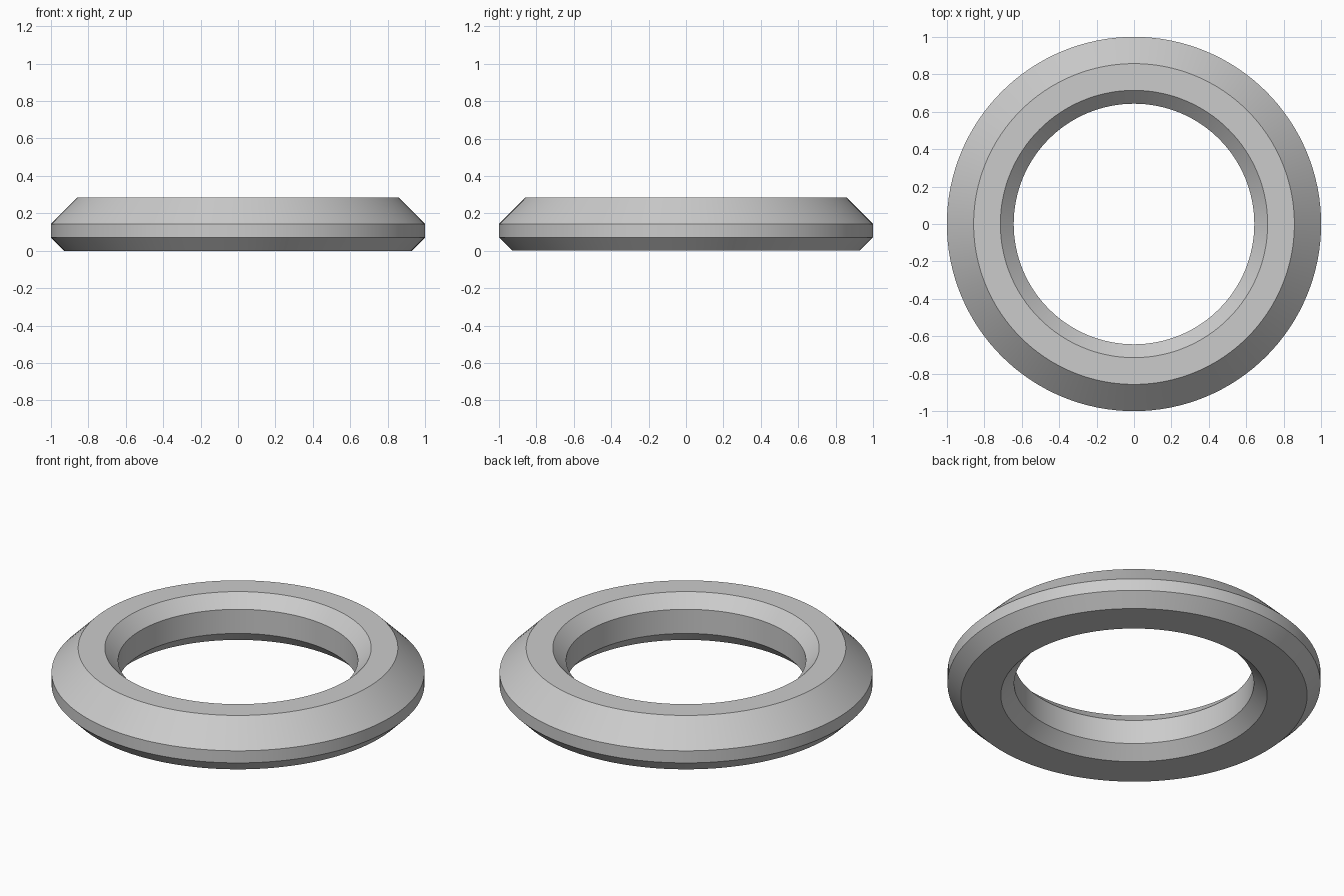
import bpy
import bmesh
from math import radians, tau
from mathutils import Matrix, Vector

cube = bpy.data.objects.get("Cube")
if cube:
    bpy.data.objects.remove(cube, do_unlink=True)


def make_material(name, colour):
    mat = bpy.data.materials.new(name)
    mat.use_nodes = True
    mat.diffuse_color = colour
    mat.node_tree.nodes["Principled BSDF"].inputs["Base Color"].default_value = colour
    return mat


# Ring cross-section (radius, height): chamfered on all four corners
U = 1 / 14
SEGMENTS = 128
profile = [(13, 0), (14, 1), (14, 2), (12, 4), (10, 4), (9, 3), (9, 1), (10, 0)]

# Spin the section around z
bm = bmesh.new()
rings = []
for i in range(SEGMENTS):
    turn = Matrix.Rotation(tau * i / SEGMENTS, 3, "Z")
    rings.append([bm.verts.new(turn @ Vector((r * U, 0, z * U))) for r, z in profile])
for i, ring in enumerate(rings):
    following = rings[(i + 1) % SEGMENTS]
    for j in range(len(profile)):
        k = (j + 1) % len(profile)
        bm.faces.new((ring[j], following[j], following[k], ring[k]))
bmesh.ops.recalc_face_normals(bm, faces=bm.faces)

mesh = bpy.data.meshes.new("chamfered_ring")
bm.to_mesh(mesh)
bm.free()
mesh.materials.append(make_material("plain grey", (0.6, 0.6, 0.6, 1)))

ring_obj = bpy.data.objects.new("chamfered_ring", mesh)
bpy.context.collection.objects.link(ring_obj)

# Smooth around the ring, crisp at the chamfers
bpy.ops.object.select_all(action="DESELECT")
ring_obj.select_set(True)
bpy.context.view_layer.objects.active = ring_obj
bpy.ops.object.shade_smooth_by_angle(angle=radians(30))
